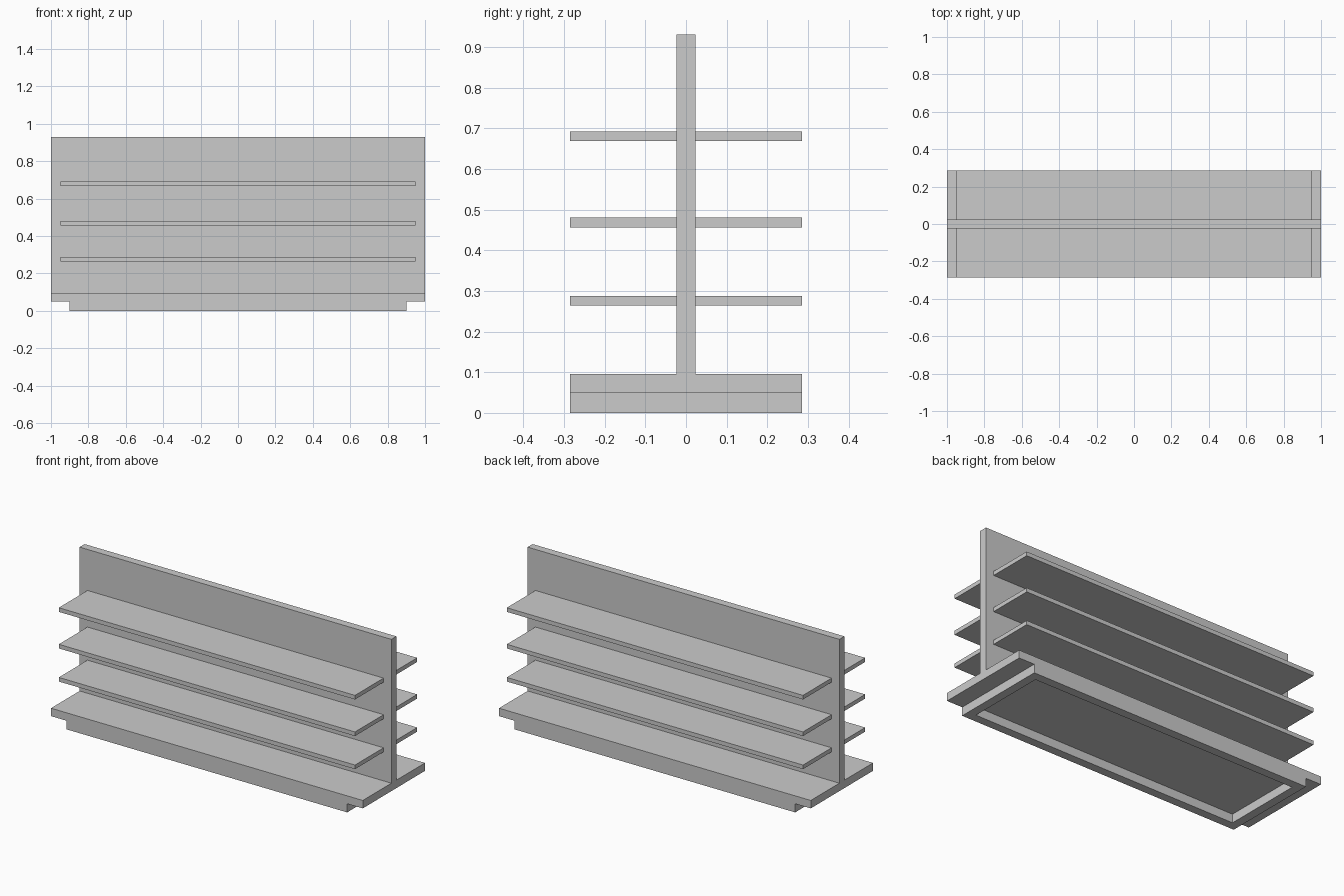
import bpy, bmesh

if "Cube" in bpy.data.objects:
    bpy.data.objects.remove(bpy.data.objects["Cube"])

HALF_DEPTH = 0.285
PANEL_HALF = 0.023
SLAB_BOTTOM, SLAB_TOP, TOP = 0.05, 0.096, 0.93


def make_object(name, bm):
    bmesh.ops.recalc_face_normals(bm, faces=bm.faces)
    mesh = bpy.data.meshes.new(name)
    bm.to_mesh(mesh)
    bm.free()
    obj = bpy.data.objects.new(name, mesh)
    bpy.context.collection.objects.link(obj)
    return obj


def box(name, x, y, z):
    """Box from (min, max) ranges."""
    bm = bmesh.new()
    bmesh.ops.create_cube(bm, size=1)
    for v in bm.verts:
        v.co = [r[0] if c < 0 else r[1] for c, r in zip(v.co, (x, y, z))]
    return make_object(name, bm)


def frame(name, hx, hy, wall, z0, z1):
    """Rectangular ring, open in the middle."""
    bm = bmesh.new()
    corners = ((-1, -1), (1, -1), (1, 1), (-1, 1))
    loops = [[bm.verts.new((sx * (hx - w), sy * (hy - w), z)) for sx, sy in corners]
             for w, z in ((0, z0), (0, z1), (wall, z1), (wall, z0))]
    for a, b in zip(loops, loops[1:] + loops[:1]):
        for i in range(4):
            j = (i + 1) % 4
            bm.faces.new((a[i], a[j], b[j], b[i]))
    return make_object(name, bm)


# Recessed hollow plinth
frame("plinth", 0.9, HALF_DEPTH, 0.05, 0, SLAB_BOTTOM)

# Bottom deck
box("base_deck", (-1, 1), (-HALF_DEPTH, HALF_DEPTH), (SLAB_BOTTOM, SLAB_TOP))

# Central upright panel
box("back_panel", (-1, 1), (-PANEL_HALF, PANEL_HALF), (SLAB_TOP, TOP))

# Three shelves on each side of the panel
for level, z in enumerate((0.264, 0.456, 0.668), 1):
    for side, s in (("front", -1), ("back", 1)):
        y = sorted((s * PANEL_HALF, s * HALF_DEPTH))
        box(f"{side}_shelf_{level}", (-0.95, 0.95), y, (z, z + 0.024))
